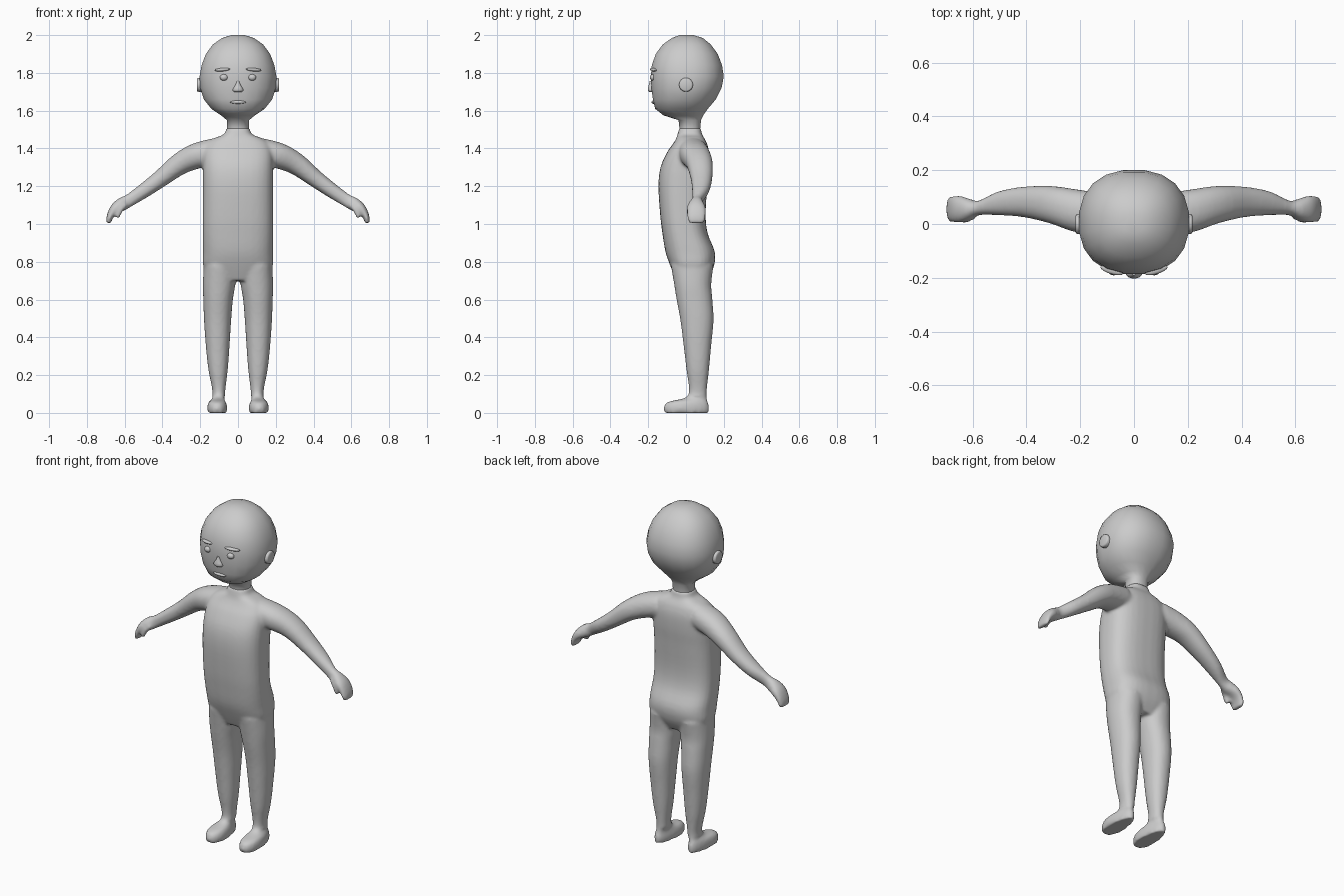
import bpy, bmesh, math
from mathutils import Vector, Matrix

if "Cube" in bpy.data.objects:
    bpy.data.objects.remove(bpy.data.objects["Cube"])

grey = bpy.data.materials.new("plain_grey")
grey.diffuse_color = (0.6, 0.6, 0.6, 1)
grey.use_nodes = True
grey.node_tree.nodes["Principled BSDF"].inputs["Base Color"].default_value = grey.diffuse_color


def finish(bm, name, angle=60):
    bmesh.ops.recalc_face_normals(bm, faces=bm.faces[:])
    mesh = bpy.data.meshes.new(name)
    bm.to_mesh(mesh)
    bm.free()
    mesh.materials.append(grey)
    ob = bpy.data.objects.new(name, mesh)
    bpy.context.collection.objects.link(ob)
    bpy.ops.object.select_all(action='DESELECT')
    ob.select_set(True)
    bpy.context.view_layer.objects.active = ob
    bpy.ops.object.shade_smooth_by_angle(angle=math.radians(angle))
    return ob


def refine(rows, n):
    """Smoothly interpolate n steps between rows of numbers."""
    out = []
    for i in range(len(rows) - 1):
        p0, p1, p2 = rows[max(i - 1, 0)], rows[i], rows[i + 1]
        p3 = rows[min(i + 2, len(rows) - 1)]
        for k in range(n):
            t = k / n
            out.append([0.5 * (2 * b + (c - a) * t + (2 * a - 5 * b + 4 * c - d) * t * t
                               + (3 * b - a - 3 * c + d) * t ** 3)
                        for a, b, c, d in zip(p0, p1, p2, p3)])
    return out + [list(rows[-1])]


def rounded(n, p):
    """Unit superellipse points."""
    pts = []
    for i in range(n):
        a = 2 * math.pi * (i + 0.5) / n
        c, s = math.cos(a), math.sin(a)
        pts.append((math.copysign(abs(c) ** (2 / p), c), math.copysign(abs(s) ** (2 / p), s)))
    return pts


def skin(bm, rings):
    loops = [[bm.verts.new(p) for p in r] for r in rings]
    n = len(loops[0])
    for a, b in zip(loops, loops[1:]):
        for i in range(n):
            j = (i + 1) % n
            bm.faces.new((a[i], a[j], b[j], b[i]))
    bm.faces.new(loops[0][::-1])
    bm.faces.new(loops[-1])


def upright(bm, rows, n=24, p=2.0, side=1, steps=4, shape=lambda v: v):
    """Loft through horizontal sections (z, x0, x1, y0, y1)."""
    rings = []
    for z, x0, x1, y0, y1 in refine(rows, steps):
        ring = []
        for u, v in rounded(n, p):
            q = shape(Vector(((x0 + x1) / 2 + u * (x1 - x0) / 2,
                              (y0 + y1) / 2 + v * (y1 - y0) / 2, z)))
            ring.append((q.x * side, q.y, q.z))
        rings.append(ring)
    skin(bm, rings)


def limb(bm, rows, side, n=20, steps=4):
    """Loft along a path of (x, z, y, half depth, half thickness)."""
    rows = refine(rows, steps)
    rings = []
    for i, (x, z, y, ry, rn) in enumerate(rows):
        a, b = rows[max(i - 1, 0)], rows[min(i + 1, len(rows) - 1)]
        t = Vector((b[0] - a[0], b[1] - a[1])).normalized()
        rings.append([(side * (x - t.y * v * rn), y + u * ry, z + t.x * v * rn)
                      for u, v in rounded(n, 2.2)])
    skin(bm, rings)


def ball(name, loc, scale, rot=None, seg=16):
    bm = bmesh.new()
    bmesh.ops.create_uvsphere(bm, u_segments=seg, v_segments=8, radius=1)
    m = Matrix.Translation(loc) @ (rot or Matrix()) @ Matrix.Diagonal((*scale, 1))
    bmesh.ops.transform(bm, matrix=m, verts=bm.verts[:])
    return finish(bm, name)


def narrow_heel(v):
    if v.z < 0.08:
        t = min(max((v.y + 0.06) / 0.18, 0), 1)
        v.x = 0.108 + (v.x - 0.108) * (1 - 0.3 * t)
    return v


# Body: torso, legs and arms fused into one smooth skin
bm = bmesh.new()
torso = [(1.51, .060, -.035, .078), (1.475, .075, -.045, .085), (1.457, .12, -.05, .095),
         (1.43, .162, -.065, .11), (1.38, .183, -.10, .122), (1.30, .186, -.135, .122),
         (1.20, .186, -.146, .113), (1.05, .186, -.137, .104), (.95, .186, -.125, .115),
         (.85, .186, -.108, .153), (.77, .182, -.08, .146), (.70, .13, -.05, .11)]
upright(bm, [(z, -w, w, f, b) for z, w, f, b in torso], n=32, p=2.7)
leg = [(.78, .006, .182, -.08, .146), (.68, .014, .186, -.063, .134), (.60, .027, .184, -.05, .14),
       (.49, .036, .180, -.03, .146), (.35, .045, .170, -.012, .133), (.23, .054, .157, .002, .122),
       (.12, .067, .136, .016, .110), (.08, .067, .140, -.005, .110), (.058, .060, .160, -.095, .116),
       (.03, .053, .167, -.118, .123), (0, .056, .164, -.115, .120)]
arm = [(.12, 1.385, .035, .08, .07), (.22, 1.36, .05, .08, .068), (.31, 1.317, .072, .07, .058),
       (.41, 1.24, .082, .057, .046), (.50, 1.175, .077, .045, .039), (.575, 1.125, .06, .027, .034),
       (.61, 1.107, .055, .038, .036), (.645, 1.085, .055, .050, .030), (.670, 1.055, .056, .05, .021),
       (.682, 1.025, .055, .047, .016), (.684, 1.005, .055, .042, .012)]
thumb = [(.595, 1.105, .035, .018, .016), (.622, 1.078, .022, .017, .016),
         (.634, 1.05, .020, .016, .014), (.636, 1.033, .022, .013, .011)]
for s in (1, -1):
    upright(bm, leg, n=24, p=2.2, side=s, shape=narrow_heel)
    limb(bm, arm, s)
    limb(bm, thumb, s, n=12)
body = finish(bm, "body", 180)
fuse = body.modifiers.new("fuse", 'REMESH')
fuse.mode = 'VOXEL'
fuse.voxel_size = 0.009
fuse.use_smooth_shade = True
soft = body.modifiers.new("soften", 'SMOOTH')
soft.factor = 0.5
soft.iterations = 6

# Head with short neck
bm = bmesh.new()
head = [(2.0, .035, -.035, .04), (1.985, .085, -.075, .09), (1.95, .135, -.125, .133),
        (1.90, .172, -.162, .17), (1.84, .195, -.183, .193), (1.78, .206, -.188, .202),
        (1.72, .202, -.185, .190), (1.66, .183, -.177, .160), (1.61, .143, -.165, .117),
        (1.575, .09, -.12, .092), (1.55, .060, -.04, .08), (1.505, .058, -.035, .076)]
upright(bm, [(z, -w, w, f, b) for z, w, f, b in head], n=20, p=2.3, steps=1)
finish(bm, "head", 80)

# Nose
bm = bmesh.new()
upright(bm, [(1.757, -.006, .006, -.192, -.17), (1.735, -.015, .015, -.198, -.165),
             (1.710, -.030, .030, -.203, -.165), (1.70, -.022, .022, -.197, -.165)], n=12, steps=2)
finish(bm, "nose")

# Mouth
ball("mouth", (0, -.170, 1.645), (.042, .013, .009))

# Eyes, brows and ears on both sides
for s, tag in ((1, "left"), (-1, "right")):
    ball("eye_" + tag, (s * .075, -.176, 1.776), (.021, .015, .017))
    turn = Matrix.Rotation(s * math.radians(17), 4, 'Z') @ Matrix.Rotation(s * math.radians(4), 4, 'Y')
    ball("brow_" + tag, (s * .083, -.172, 1.817), (.044, .014, .009), turn)
    bm = bmesh.new()
    m = Matrix.Translation((s * .197, 0, 1.737)) @ Matrix.Rotation(math.pi / 2, 4, 'Y')
    bmesh.ops.create_cone(bm, cap_ends=True, segments=16, radius1=.037, radius2=.037,
                          depth=.042, matrix=m)
    rim = [e for e in bm.edges if abs(e.verts[0].co.x - e.verts[1].co.x) < 1e-4]
    bmesh.ops.bevel(bm, geom=rim, offset=.008, segments=2, affect='EDGES', profile=0.5)
    finish(bm, "ear_" + tag)
